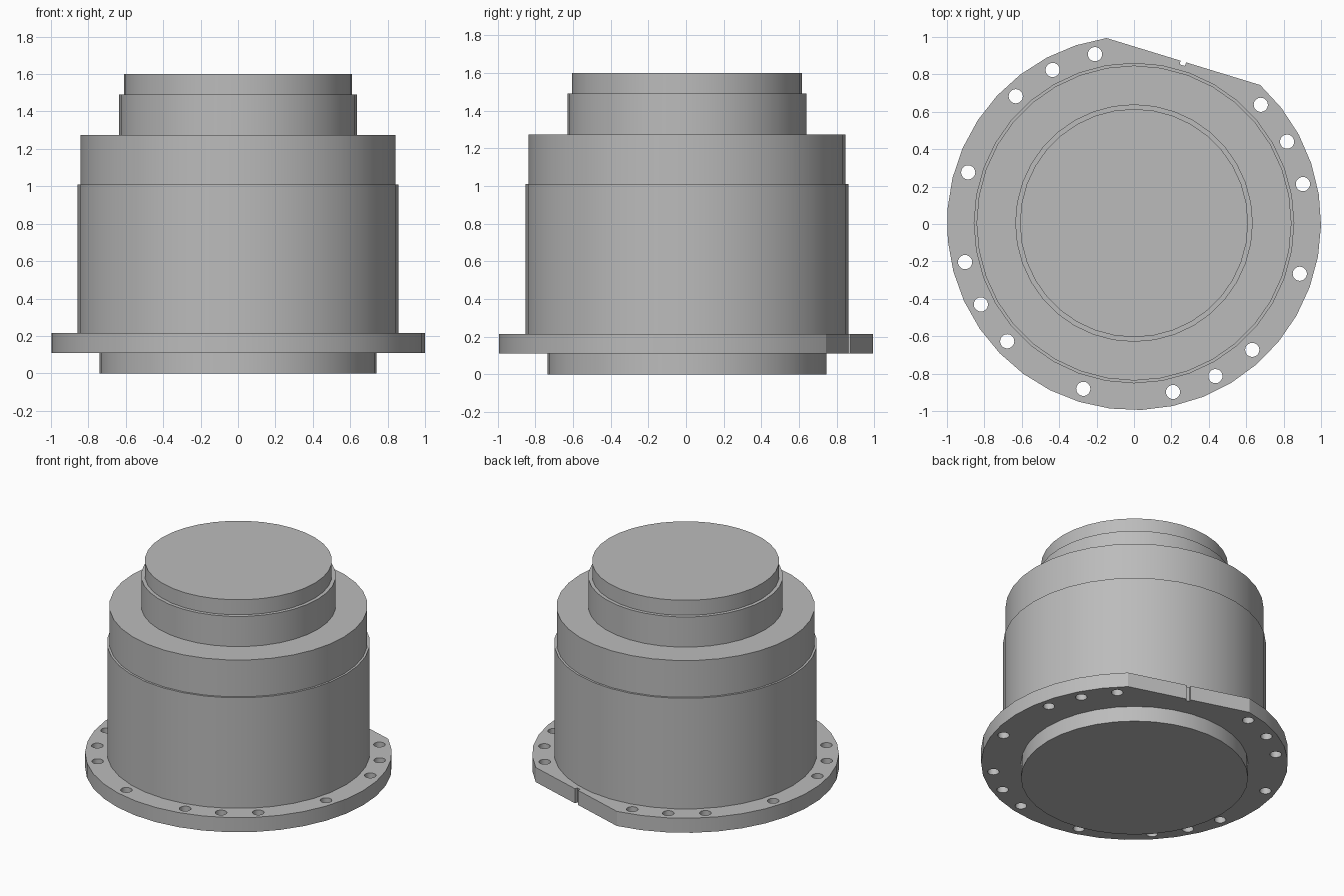
import bpy, bmesh
from math import cos, sin, radians, acos, tau
from mathutils import Vector

cube = bpy.data.objects.get("Cube")
if cube:
    bpy.data.objects.remove(cube, do_unlink=True)

CENTRE = Vector((0, 0.005, 0))
SIDES = 36
FLANGE_Z, FLANGE_TOP = 0.11, 0.215

grey = bpy.data.materials.new("machined grey")
grey.use_nodes = True
colour = (0.5, 0.5, 0.5, 1)
grey.diffuse_color = colour
grey.node_tree.nodes["Principled BSDF"].inputs["Base Color"].default_value = colour


def finish(bm, name):
    bmesh.ops.recalc_face_normals(bm, faces=bm.faces)
    mesh = bpy.data.meshes.new(name)
    bm.to_mesh(mesh)
    bm.free()
    mesh.materials.append(grey)
    obj = bpy.data.objects.new(name, mesh)
    obj.location = CENTRE
    bpy.context.collection.objects.link(obj)
    bpy.ops.object.select_all(action="DESELECT")
    obj.select_set(True)
    bpy.context.view_layer.objects.active = obj
    bpy.ops.object.shade_smooth_by_angle(angle=radians(20))


def polar(radius, angle):
    return Vector((radius * cos(angle), radius * sin(angle), 0))


# Stepped housing: rings joined into bands, closed by a cap at each end
def turned(name, profile):
    bm = bmesh.new()
    rings = [[bm.verts.new(polar(r, tau * i / SIDES) + Vector((0, 0, z)))
              for i in range(SIDES)] for r, z in profile]
    for low, high in zip(rings, rings[1:]):
        for i in range(SIDES):
            j = (i + 1) % SIDES
            bm.faces.new((low[i], low[j], high[j], high[i]))
    bm.faces.new(rings[0])
    bm.faces.new(rings[-1])
    finish(bm, name)


turned("stepped_housing", [
    (0.74, 0), (0.74, 0.16),
    (0.857, 0.16), (0.857, 1.01),
    (0.842, 1.01), (0.842, 1.275),
    (0.635, 1.275), (0.635, 1.492),
    (0.61, 1.492), (0.61, 1.6)])


# Mounting flange: disc with one notched flat and a broken bolt circle
def loop(bm, points):
    verts = [bm.verts.new(p) for p in points]
    for a, b in zip(verts, verts[1:] + verts[:1]):
        bm.edges.new((a, b))


flat_angle, flat_distance = radians(73), 0.903
half = acos(flat_distance)
arc_steps = 32
outline = [polar(1, flat_angle + half + (tau - 2 * half) * i / arc_steps)
           for i in range(arc_steps + 1)]
normal = polar(1, flat_angle)
along = Vector((-normal.y, normal.x, 0))
for side, depth in ((-1, 0), (-1, 0.02), (1, 0.02), (1, 0)):
    outline.append(normal * (flat_distance - depth) + along * side * 0.015)

bm = bmesh.new()
loop(bm, outline)
for quarter in range(4):
    for offset in (13, 28, 43, 73):
        if quarter == 0 and offset == 73:
            continue  # the flat replaces this hole
        hole = polar(0.927, radians(offset + 90 * quarter))
        loop(bm, [hole + polar(0.038, tau * i / 20) for i in range(20)])
bmesh.ops.triangle_fill(bm, edges=bm.edges[:], use_beauty=True, normal=(0, 0, 1))
bmesh.ops.translate(bm, verts=bm.verts, vec=(0, 0, FLANGE_Z))
top = bmesh.ops.extrude_face_region(bm, geom=bm.faces[:], use_keep_orig=True)
bmesh.ops.translate(bm, verts=[g for g in top["geom"] if isinstance(g, bmesh.types.BMVert)],
                    vec=(0, 0, FLANGE_TOP - FLANGE_Z))
finish(bm, "mounting_flange")
